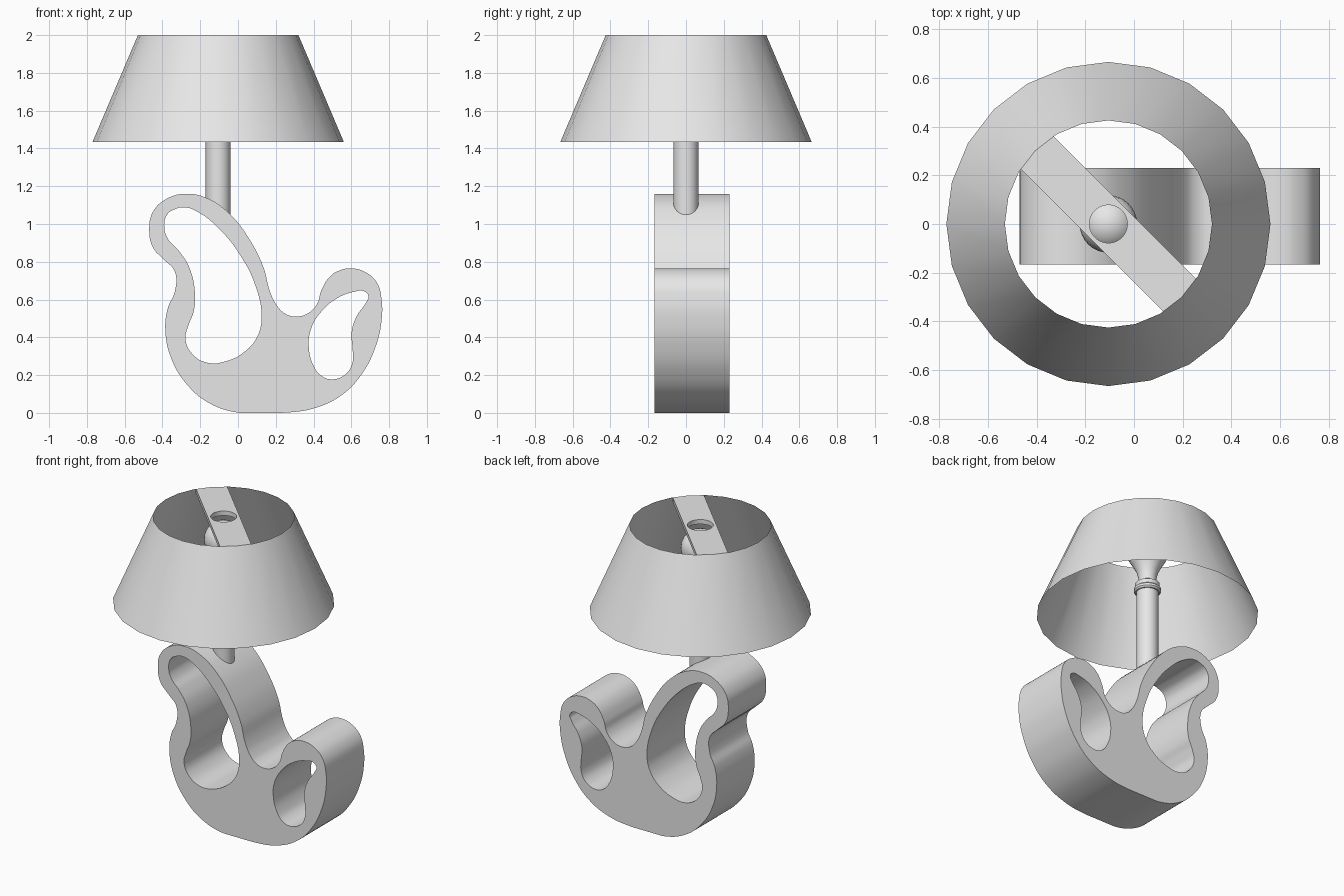
import bpy, bmesh, math
from mathutils import Matrix, Vector

cube = bpy.data.objects.get("Cube")
if cube:
    bpy.data.objects.remove(cube, do_unlink=True)

# One plain grey for everything
grey = bpy.data.materials.new("plain_grey")
grey.use_nodes = True
grey.diffuse_color = (0.8, 0.8, 0.8, 1)
bsdf = next(n for n in grey.node_tree.nodes if n.type == 'BSDF_PRINCIPLED')
bsdf.inputs["Base Color"].default_value = (0.8, 0.8, 0.8, 1)

AXIS_X = -0.105   # lamp axis


def finish(name, mesh):
    """Add a mesh as an object, coloured and smoothed with sharp edges kept."""
    mesh.materials.clear()
    mesh.materials.append(grey)
    obj = bpy.data.objects.new(name, mesh)
    bpy.context.collection.objects.link(obj)
    bpy.ops.object.select_all(action='DESELECT')
    obj.select_set(True)
    bpy.context.view_layer.objects.active = obj
    bpy.ops.object.shade_smooth_by_angle(angle=math.radians(35))
    return obj


def plate(name, outlines, thickness, matrix, smooth=True):
    """Flat plate from a closed outline with holes, extruded both ways."""
    curve = bpy.data.curves.new(name + "_outline", 'CURVE')
    curve.dimensions = '2D'
    curve.fill_mode = 'BOTH'
    curve.extrude = thickness / 2
    for pts in outlines:
        if smooth:
            sp = curve.splines.new('BEZIER')
            sp.bezier_points.add(len(pts) - 1)
            for bp, (x, y) in zip(sp.bezier_points, pts):
                bp.co = (x, y, 0)
                bp.handle_left_type = bp.handle_right_type = 'AUTO'
            sp.resolution_u = 6
        else:
            sp = curve.splines.new('POLY')
            sp.points.add(len(pts) - 1)
            for p, (x, y) in zip(sp.points, pts):
                p.co = (x, y, 0, 1)
        sp.use_cyclic_u = True
    temp = bpy.data.objects.new(name + "_temp", curve)
    bpy.context.collection.objects.link(temp)
    deps = bpy.context.evaluated_depsgraph_get()
    mesh = bpy.data.meshes.new_from_object(temp.evaluated_get(deps))
    bpy.data.objects.remove(temp, do_unlink=True)
    bpy.data.curves.remove(curve)
    mesh.name = name
    bm = bmesh.new()
    bm.from_mesh(mesh)
    bmesh.ops.remove_doubles(bm, verts=bm.verts, dist=1e-5)
    bmesh.ops.transform(bm, matrix=matrix, verts=bm.verts)
    for v in bm.verts:
        v.co.z = max(v.co.z, 0)
    bmesh.ops.recalc_face_normals(bm, faces=bm.faces)
    bm.to_mesh(mesh)
    bm.free()
    return finish(name, mesh)


def lathe(name, profile, sides):
    """Turn a (radius, height) profile, bottom to top, about the lamp axis."""
    bm = bmesh.new()
    verts = [bm.verts.new((AXIS_X + r, 0, z)) for r, z in profile]
    edges = [bm.edges.new(p) for p in zip(verts, verts[1:])]
    bmesh.ops.spin(bm, geom=verts + edges, cent=(AXIS_X, 0, 0), axis=(0, 0, 1),
                   angle=math.tau, steps=sides, use_duplicate=False)
    bmesh.ops.remove_doubles(bm, verts=bm.verts, dist=1e-5)
    bmesh.ops.recalc_face_normals(bm, faces=bm.faces)
    bm.faces.ensure_lookup_table()
    f = bm.faces[0]
    out = f.calc_center_median() - Vector((AXIS_X, 0, 0))
    out.z = 0
    if f.normal.dot(out) < -1e-4:
        bmesh.ops.reverse_faces(bm, faces=bm.faces)
    mesh = bpy.data.meshes.new(name)
    bm.to_mesh(mesh)
    bm.free()
    return finish(name, mesh)


# Base: curved slab with two openings
outer = [(.01, 0), (-.15, .05), (-.27, .15), (-.35, .28), (-.385, .44), (-.37, .56),
         (-.335, .64), (-.335, .75), (-.39, .81), (-.45, .875), (-.47, .97),
         (-.45, 1.065), (-.375, 1.135), (-.27, 1.16), (-.16, 1.135), (-.045, 1.055),
         (.06, .92), (.135, .77), (.17, .64), (.205, .57), (.25, .525), (.31, .51),
         (.375, .53), (.42, .58), (.44, .645), (.485, .72), (.54, .755), (.60, .765),
         (.675, .745), (.735, .69), (.76, .60), (.76, .49), (.73, .355), (.655, .205),
         (.55, .095), (.405, .025), (.23, 0)]
large_hole = [(-.39, .98), (-.375, 1.05), (-.33, 1.08), (-.28, 1.088), (-.215, 1.065),
              (-.10, .975), (.015, .83), (.09, .68), (.125, .505), (.10, .40),
              (.03, .32), (-.065, .273), (-.16, .265), (-.24, .31), (-.278, .39),
              (-.262, .465), (-.235, .535), (-.228, .635), (-.26, .775),
              (-.315, .86), (-.37, .92)]
small_hole = [(.375, .345), (.385, .44), (.44, .535), (.53, .61), (.62, .642),
              (.665, .645), (.69, .62), (.675, .58), (.63, .515), (.602, .43),
              (.607, .335), (.607, .27), (.575, .21), (.505, .178), (.443, .195),
              (.40, .25)]
plate("base", [outer, large_hole, small_hole], 0.396,
      Matrix.Translation((0, 0.031, 0)) @ Matrix.Rotation(math.pi / 2, 4, 'X'))

# Stem, collar and bulb on the lamp axis
lathe("stem", [(0, 1.05), (.066, 1.05), (.066, 1.59), (0, 1.59)], 32)
lathe("collar", [(0, 1.585), (.074, 1.585), (.082, 1.595), (.082, 1.61), (.07, 1.62),
                 (.074, 1.63), (.074, 1.645), (.058, 1.655), (0, 1.655)], 32)
ball_z, ball_r = 1.85, 0.118
dome = [(ball_r * math.cos(a), ball_z + ball_r * math.sin(a))
        for a in (math.radians(d) for d in range(-15, 91, 15))]
lathe("bulb", [(.053, 1.65), (.055, 1.69), (.065, 1.73), (.088, 1.775)] + dome, 32)

# Thin open lampshade
R_BOTTOM, R_TOP = 0.665, 0.425
lathe("lampshade", [(R_BOTTOM, 1.435), (R_TOP, 2.0)], 24)

# Diagonal bar across the shade's top, with a round hole over the bulb
half, end = 0.095, 0.413
bar = [(R_TOP, 0), (end, half), (-end, half), (-R_TOP, 0), (-end, -half), (end, -half)]
hole = [(.078 * math.cos(i * math.tau / 32), .078 * math.sin(i * math.tau / 32))
        for i in range(32)]
plate("shade_bar", [bar, hole], 0.03,
      Matrix.Translation((AXIS_X, 0, 1.985)) @ Matrix.Rotation(-math.pi / 4, 4, 'Z'),
      smooth=False)
